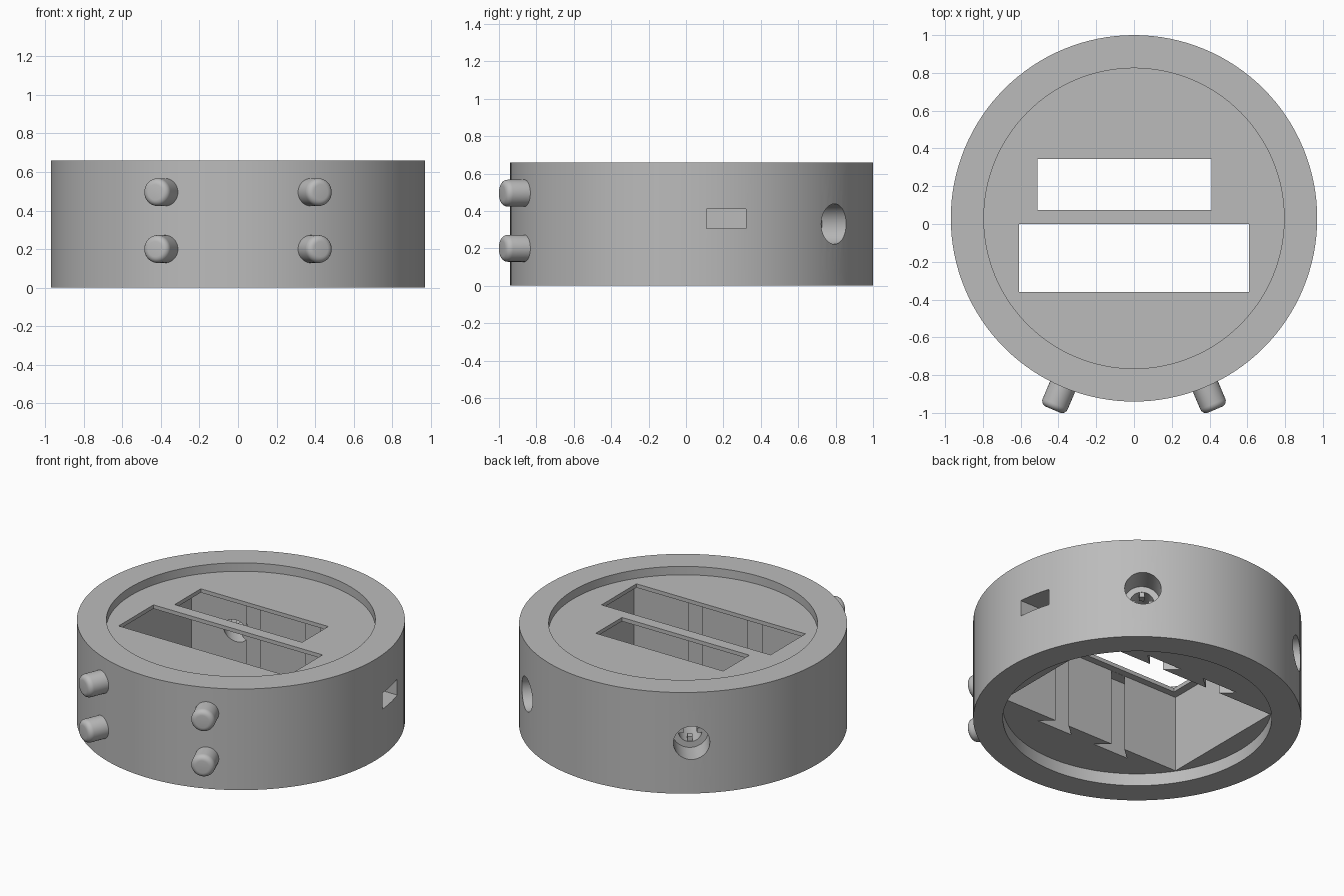
import bpy, bmesh, math
from mathutils import Matrix, Vector

cube = bpy.data.objects.get("Cube")
if cube:
    bpy.data.objects.remove(cube, do_unlink=True)

CY = 0.03            # centre of the round body in y
H = 0.66             # body height
MID = H / 2

grey = bpy.data.materials.new("plain grey")
grey.use_nodes = True
colour = (0.5, 0.5, 0.5, 1)
grey.diffuse_color = colour
grey.node_tree.nodes["Principled BSDF"].inputs["Base Color"].default_value = colour


def make(name, bm):
    bmesh.ops.recalc_face_normals(bm, faces=bm.faces)
    mesh = bpy.data.meshes.new(name)
    bm.to_mesh(mesh)
    bm.free()
    mesh.materials.append(grey)
    obj = bpy.data.objects.new(name, mesh)
    bpy.context.collection.objects.link(obj)
    return obj


def cylinder(name, r, z0, z1, matrix=None, sides=48):
    bm = bmesh.new()
    place = (matrix or Matrix.Translation((0, CY, 0))) @ Matrix.Translation((0, 0, (z0 + z1) / 2))
    bmesh.ops.create_cone(bm, cap_ends=True, segments=sides, radius1=r, radius2=r,
                          depth=z1 - z0, matrix=place)
    return make(name, bm)


def prism(name, outline, z0, z1):
    bm = bmesh.new()
    face = bm.faces.new([bm.verts.new((x, y, z0)) for x, y in outline])
    up = bmesh.ops.extrude_face_region(bm, geom=[face])["geom"]
    bmesh.ops.translate(bm, vec=(0, 0, z1 - z0),
                        verts=[v for v in up if isinstance(v, bmesh.types.BMVert)])
    return make(name, bm)


def box(name, x0, x1, y0, y1, z0, z1):
    return prism(name, [(x0, y0), (x1, y0), (x1, y1), (x0, y1)], z0, z1)


def radial(degrees, z):
    """Frame whose local z points outward from the body axis."""
    a = math.radians(degrees)
    out = Vector((math.cos(a), math.sin(a), 0))
    return Matrix.Translation((0, CY, z)) @ out.to_track_quat("Z", "Y").to_matrix().to_4x4()


def smooth(obj):
    bpy.ops.object.select_all(action="DESELECT")
    obj.select_set(True)
    bpy.context.view_layer.objects.active = obj
    bpy.ops.object.shade_smooth_by_angle(angle=math.radians(30))


# Round housing
body = cylinder("housing", 0.97, 0, H, sides=128)
cutters = []

# Shallow round recesses on top and bottom
cutters.append(cylinder("top_recess", 0.795, 0.605, 0.8, sides=128))
cutters.append(cylinder("bottom_recess", 0.795, -0.2, 0.08, sides=128))

# Rectangular inner pocket with dovetail grooves
PX, PY, TOP = 0.66, 0.435, 0.58
cutters.append(box("pocket", -PX, PX, CY - PY, CY + PY, 0.02, TOP))
for sx in (-1, 1):
    for sy in (-1, 1):
        profile = [(-0.05, PY - 0.02), (0.05, PY - 0.02), (0.05, PY), (0.13, PY + 0.07),
                   (-0.13, PY + 0.07), (-0.05, PY)]
        outline = [(sx * 0.215 + x, CY + sy * y) for x, y in profile]
        cutters.append(prism("groove", outline, 0.03, TOP - 0.001))

# Two windows through the top plate
cutters.append(box("small_window", -0.51, 0.41, 0.075, 0.345, 0.5, 0.7))
cutters.append(box("large_window", -0.61, 0.61, -0.36, 0, 0.5, 0.7))

# Side slot
cutters.append(box("side_slot", 0.6, 1.1, 0.11, 0.32, 0.305, 0.41))

# Stepped round holes towards the back
for angle in (52, 128):
    cutters.append(cylinder("hole", 0.108, 0.8, 1.1, radial(angle, MID)))
    cutters.append(cylinder("inner_hole", 0.07, 0.45, 0.9, radial(angle, MID)))

for cutter in cutters:
    mod = body.modifiers.new("cut", "BOOLEAN")
    mod.operation = "DIFFERENCE"
    mod.solver = "EXACT"
    mod.object = cutter
bpy.context.view_layer.update()
graph = bpy.context.evaluated_depsgraph_get()
cut_mesh = bpy.data.meshes.new_from_object(body.evaluated_get(graph))
body.modifiers.clear()
body.data = cut_mesh
for cutter in cutters:
    bpy.data.objects.remove(cutter, do_unlink=True)
smooth(body)

# Small tabs inside the stepped holes
for side, angle in (("left", 52), ("right", 128)):
    bm = bmesh.new()
    for k in range(4):
        m = (radial(angle, MID) @ Matrix.Rotation(k * math.pi / 2, 4, "Z")
             @ Matrix.Translation((0.06, 0, 0.77)) @ Matrix.Diagonal((0.04, 0.03, 0.05, 1)))
        bmesh.ops.create_cube(bm, size=1, matrix=m)
    make(side + "_hole_tabs", bm)

# Four push buttons with rounded tips
for side, angle in (("left", -67), ("right", -113)):
    for level, z in (("lower", 0.2), ("upper", 0.495)):
        button = cylinder(f"{side}_{level}_button", 0.072, 0.85, 1.1, radial(angle, z))
        bm = bmesh.new()
        bm.from_mesh(button.data)
        tip = max(bm.faces, key=lambda f: (f.calc_center_median() - Vector((0, CY, z))).length)
        bmesh.ops.bevel(bm, geom=list(tip.edges), offset=0.032, segments=5,
                        profile=0.5, affect="EDGES")
        bm.to_mesh(button.data)
        bm.free()
        smooth(button)
